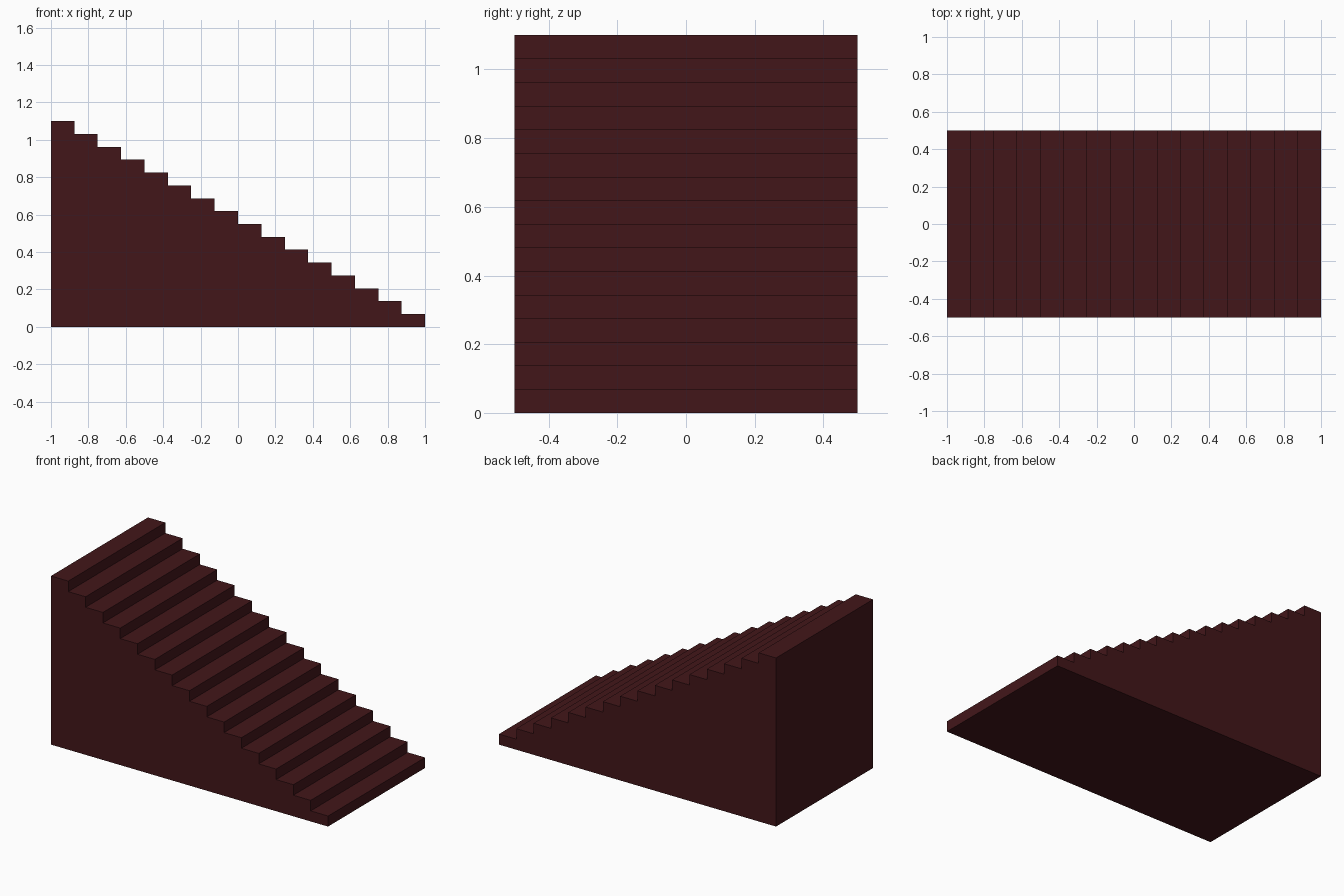
import bpy, bmesh

if "Cube" in bpy.data.objects:
    bpy.data.objects.remove(bpy.data.objects["Cube"])

STEPS = 16
LENGTH, WIDTH, HEIGHT = 2.0, 1.0, 1.1
TREAD, RISE = LENGTH / STEPS, HEIGHT / STEPS

# Stepped side profile: bottom edge, then each riser and tread climbing towards -x
profile = [(-LENGTH / 2, 0), (LENGTH / 2, 0)]
for i in range(STEPS):
    x, z = LENGTH / 2 - i * TREAD, (i + 1) * RISE
    profile += [(x, z), (x - TREAD, z)]

# Solid staircase: extrude the profile across the width
bm = bmesh.new()
side = bm.faces.new([bm.verts.new((x, -WIDTH / 2, z)) for x, z in profile])
ext = bmesh.ops.extrude_face_region(bm, geom=[side], use_keep_orig=True)
new_verts = [g for g in ext["geom"] if isinstance(g, bmesh.types.BMVert)]
bmesh.ops.translate(bm, verts=new_verts, vec=(0, WIDTH, 0))
bmesh.ops.recalc_face_normals(bm, faces=bm.faces)

mesh = bpy.data.meshes.new("staircase")
bm.to_mesh(mesh)
bm.free()
stairs = bpy.data.objects.new("staircase", mesh)
bpy.context.collection.objects.link(stairs)

# Dark red-brown finish
mat = bpy.data.materials.new("dark_red_brown")
mat.diffuse_color = (0.055, 0.008, 0.010, 1)
mat.use_nodes = True
mat.node_tree.nodes["Principled BSDF"].inputs["Base Color"].default_value = mat.diffuse_color
mesh.materials.append(mat)
